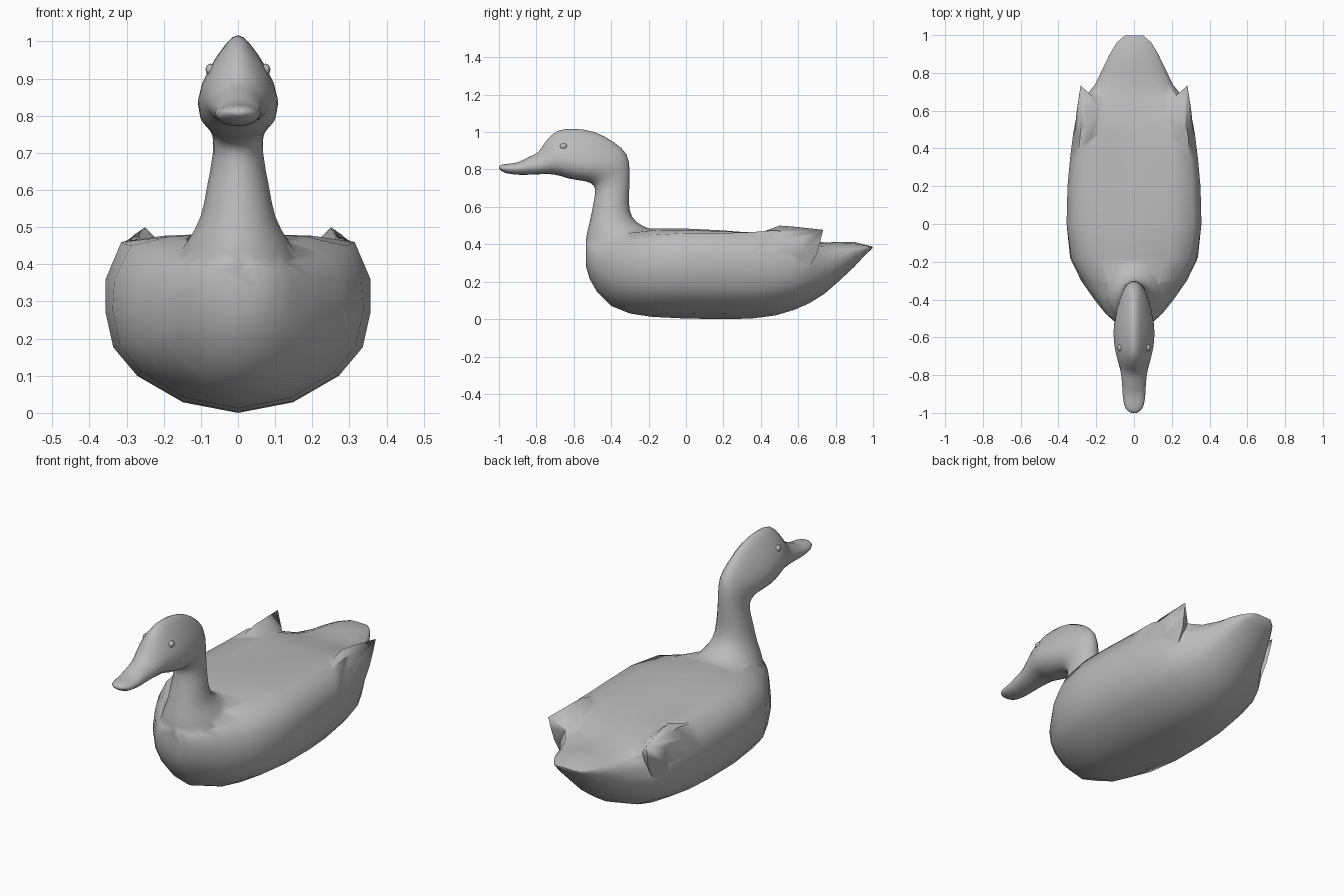
import bpy, bmesh, math

if "Cube" in bpy.data.objects:
    bpy.data.objects.remove(bpy.data.objects["Cube"])

GREY = bpy.data.materials.new("plain grey")
GREY.diffuse_color = (0.5, 0.5, 0.5, 1)
GREY.use_nodes = True
GREY.node_tree.nodes["Principled BSDF"].inputs["Base Color"].default_value = GREY.diffuse_color


def finish(name, bm):
    bmesh.ops.recalc_face_normals(bm, faces=bm.faces)
    mesh = bpy.data.meshes.new(name)
    bm.to_mesh(mesh)
    bm.free()
    ob = bpy.data.objects.new(name, mesh)
    bpy.context.collection.objects.link(ob)
    mesh.materials.append(GREY)
    return ob


def loft(name, rings):
    bm = bmesh.new()
    rows = [[bm.verts.new(p) for p in ring] for ring in rings]
    n = len(rows[0])
    for a, b in zip(rows, rows[1:]):
        for i in range(n):
            bm.faces.new((a[i], a[(i + 1) % n], b[(i + 1) % n], b[i]))
    bm.faces.new(rows[0])
    bm.faces.new(rows[-1])
    return finish(name, bm)


def refine(rows):
    """Insert a smooth in-between section after each section."""
    out = []
    for i in range(len(rows) - 1):
        a, b, c, d = rows[max(i - 1, 0)], rows[i], rows[i + 1], rows[min(i + 2, len(rows) - 1)]
        out += [b, tuple((9 * (q + r) - p - s) / 16 for p, q, r, s in zip(a, b, c, d))]
    return out + [rows[-1]]


# Body and tail: y, half width, bottom, top, rim height
STATIONS = [
    (-.534, .06, .28, .42, .40), (-.515, .105, .215, .44, .40), (-.475, .15, .145, .455, .405),
    (-.40, .21, .07, .465, .41), (-.30, .28, .03, .475, .425), (-.18, .338, .012, .485, .45),
    (0, .357, .003, .484, .46), (.2, .352, 0, .474, .46), (.35, .338, .003, .46, .465),
    (.48, .322, .02, .447, .475), (.58, .303, .05, .433, .455), (.66, .268, .085, .42, .41),
    (.74, .205, .135, .41, .385), (.82, .167, .205, .412, .38), (.90, .128, .28, .413, .385),
    (.96, .092, .345, .397, .387), (.997, .05, .378, .388, .386)]


def body_ring(y, w, zb, zt, rim):
    r = min(max((-.10 - y) / .3, 0), 1)      # rounder shoulders toward the breast
    low = [(0, 0), (.42, .06), (.77, .21), (.94, .36), (1, .56), (1 - .06 * r, .74)]
    half = [(w * x, y, zb + (zt - zb) * t) for x, t in low]
    half += [(w * (.88 - .1 * r), y, rim), (w * (.56 - .06 * r), y, zt * .7 + rim * .3), (0, y, zt)]
    return half + [(-x, yy, z) for x, yy, z in half[-2:0:-1]]


body = loft("duck_body", [body_ring(*s) for s in STATIONS])

# Neck, head and bill: front/underside point, back/top point, half width, top narrowing
SPINE = [
    (-.49, .24, 0, .40, .23, 0), (-.53, .34, -.11, .455, .18, 0),
    (-.534, .43, -.225, .495, .135, 0), (-.517, .51, -.287, .545, .101, 0),
    (-.50, .59, -.305, .62, .084, 0), (-.486, .675, -.302, .72, .068, 0),
    (-.495, .715, -.302, .80, .07, .1), (-.53, .735, -.318, .88, .084, .3),
    (-.59, .745, -.385, .945, .096, .45), (-.64, .755, -.49, 1.0, .098, .5),
    (-.67, .765, -.60, 1.017, .094, .5), (-.70, .772, -.69, 1.005, .085, .48),
    (-.73, .775, -.75, .95, .077, .4), (-.77, .775, -.79, .893, .07, .25),
    (-.84, .772, -.85, .862, .063, .1), (-.90, .772, -.90, .838, .06, 0),
    (-.96, .78, -.955, .83, .052, 0), (-.988, .793, -.985, .825, .036, 0),
    (-1.0, .803, -1.0, .815, .015, 0)]


def neck_ring(fy, fz, by, bz, w, k, n=20):
    ring = []
    for i in range(n):
        c, s = math.cos(math.tau * i / n), math.sin(math.tau * i / n)
        ring.append((w * s * (1 - k * c), (fy + by + (by - fy) * c) / 2,
                     (fz + bz + (bz - fz) * c) / 2))
    return ring


parts = [loft("neck_head", [neck_ring(*s) for s in refine(SPINE)])]

# Folded wing tips, pointing backwards over the tail
TIP = [(.20, .40, .42), (.27, .38, .455), (.25, .50, .50), (.30, .46, .42), (.322, .42, .34),
       (.302, .60, .43), (.303, .60, .34), (.268, .655, .27), (.272, .70, .35),
       (.278, .717, .41), (.283, .733, .477), (.26, .60, .492), (.17, .58, .42),
       (.20, .66, .385), (.20, .60, .30)]
for side, label in ((1, "left"), (-1, "right")):
    bm = bmesh.new()
    for x, y, z in TIP:
        bm.verts.new((side * x, y, z))
    bmesh.ops.convex_hull(bm, input=bm.verts)
    loose = [v for v in bm.verts if not v.link_faces]
    bmesh.ops.delete(bm, geom=loose, context='VERTS')
    parts.append(finish(label + "_wing_tip", bm))

# Merge everything into one skin
bpy.context.view_layer.objects.active = body
for part in parts:
    mod = body.modifiers.new("join", 'BOOLEAN')
    mod.operation, mod.solver, mod.object = 'UNION', 'EXACT', part
    bpy.ops.object.modifier_apply(modifier=mod.name)
    bpy.data.objects.remove(part)

# Eyes
objects = [body]
for side, label in ((1, "left"), (-1, "right")):
    bpy.ops.mesh.primitive_uv_sphere_add(segments=12, ring_count=8, radius=.019,
                                         location=(side * .074, -.655, .924))
    eye = bpy.context.object
    eye.name = label + "_eye"
    eye.scale = (.7, 1, .85)
    eye.data.materials.append(GREY)
    objects.append(eye)

bpy.ops.object.select_all(action='DESELECT')
for ob in objects:
    ob.select_set(True)
bpy.context.view_layer.objects.active = body
bpy.ops.object.shade_smooth_by_angle(angle=math.radians(75))
